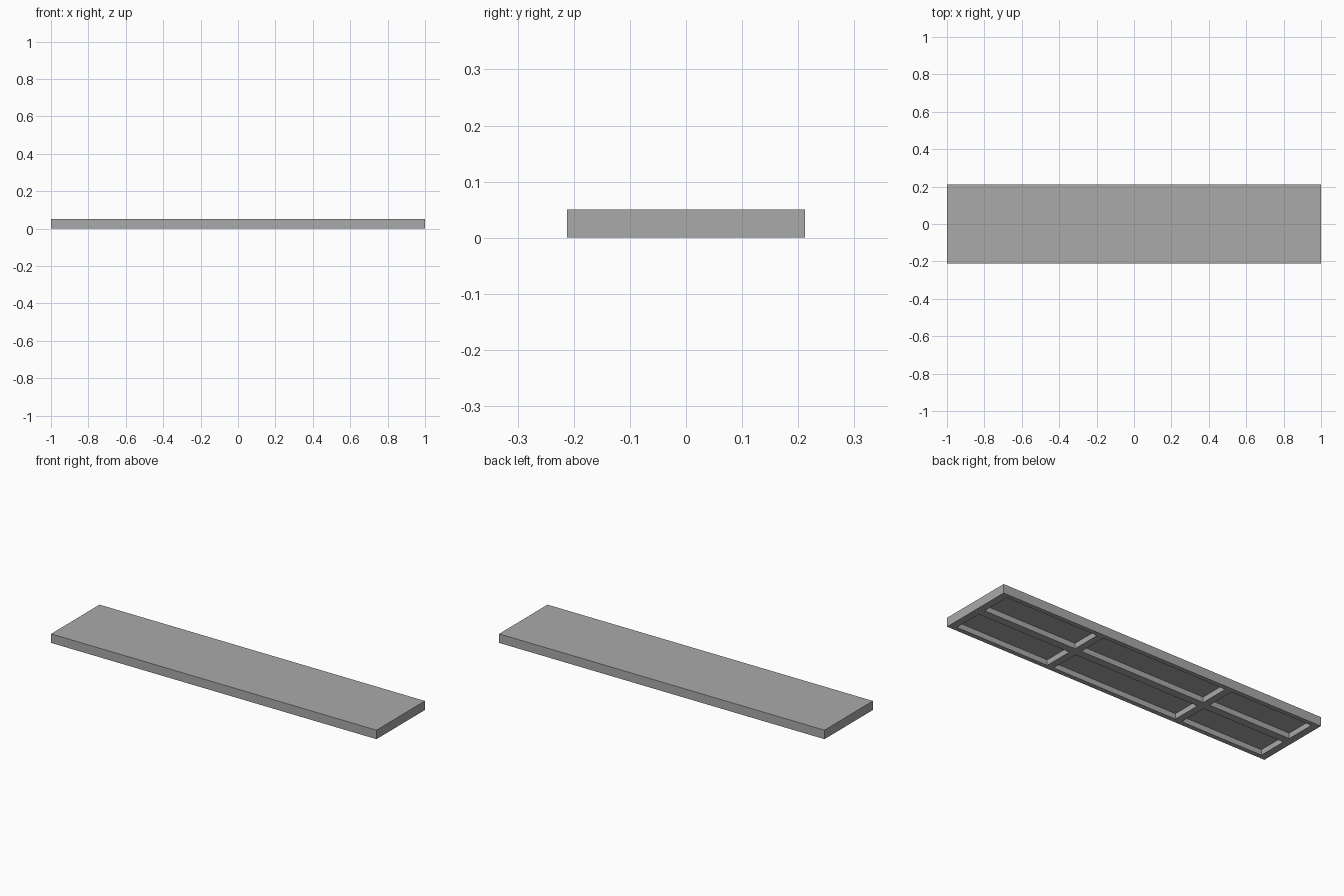
import bpy
import bmesh
from mathutils import Vector

if "Cube" in bpy.data.objects:
    bpy.data.objects.remove(bpy.data.objects["Cube"], do_unlink=True)

LENGTH, WIDTH, HEIGHT, DEPTH = 2.0, 0.425, 0.05, 0.03
# Start and end of each hollow along the length and across the width
X_BAYS = [(-0.96, -0.458), (-0.418, 0.35), (0.39, 0.96)]
Y_BAYS = [(-0.187, -0.022), (0.022, 0.187)]

grey = bpy.data.materials.new("plain_grey")
grey.use_nodes = True
color = (0.4, 0.4, 0.4, 1)
grey.diffuse_color = color
grey.node_tree.nodes["Principled BSDF"].inputs["Base Color"].default_value = color

# Solid plank
bm = bmesh.new()
bmesh.ops.create_cube(bm, size=1)
bmesh.ops.scale(bm, vec=(LENGTH, WIDTH, HEIGHT), verts=bm.verts)
bmesh.ops.translate(bm, vec=(0, 0, HEIGHT / 2), verts=bm.verts)

# Score the underside along the rib edges
for axis, bays in ((0, X_BAYS), (1, Y_BAYS)):
    for position in (p for bay in bays for p in bay):
        point, normal = Vector(), Vector()
        point[axis], normal[axis] = position, 1
        underside = [f for f in bm.faces if f.normal.z < -0.9]
        edges = {e for f in underside for e in f.edges}
        verts = {v for f in underside for v in f.verts}
        bmesh.ops.bisect_plane(bm, geom=[*verts, *edges, *underside],
                               plane_co=point, plane_no=normal)
        bm.normal_update()


def inside(value, bays):
    return any(a < value < b for a, b in bays)


# Sink the hollows, leaving the rim and ribs standing
hollows = []
for f in bm.faces:
    center = f.calc_center_median()
    if f.normal.z < -0.9 and inside(center.x, X_BAYS) and inside(center.y, Y_BAYS):
        hollows.append(f)
for f in hollows:
    floor = bmesh.ops.extrude_face_region(bm, geom=[f])["geom"]
    bmesh.ops.translate(bm, vec=(0, 0, DEPTH),
                        verts=[v for v in floor if isinstance(v, bmesh.types.BMVert)])
bmesh.ops.delete(bm, geom=[f for f in hollows if f.is_valid], context="FACES_ONLY")
bmesh.ops.recalc_face_normals(bm, faces=bm.faces)

mesh = bpy.data.meshes.new("shelf_board")
bm.to_mesh(mesh)
bm.free()
mesh.materials.append(grey)
board = bpy.data.objects.new("shelf_board", mesh)
bpy.context.collection.objects.link(board)
